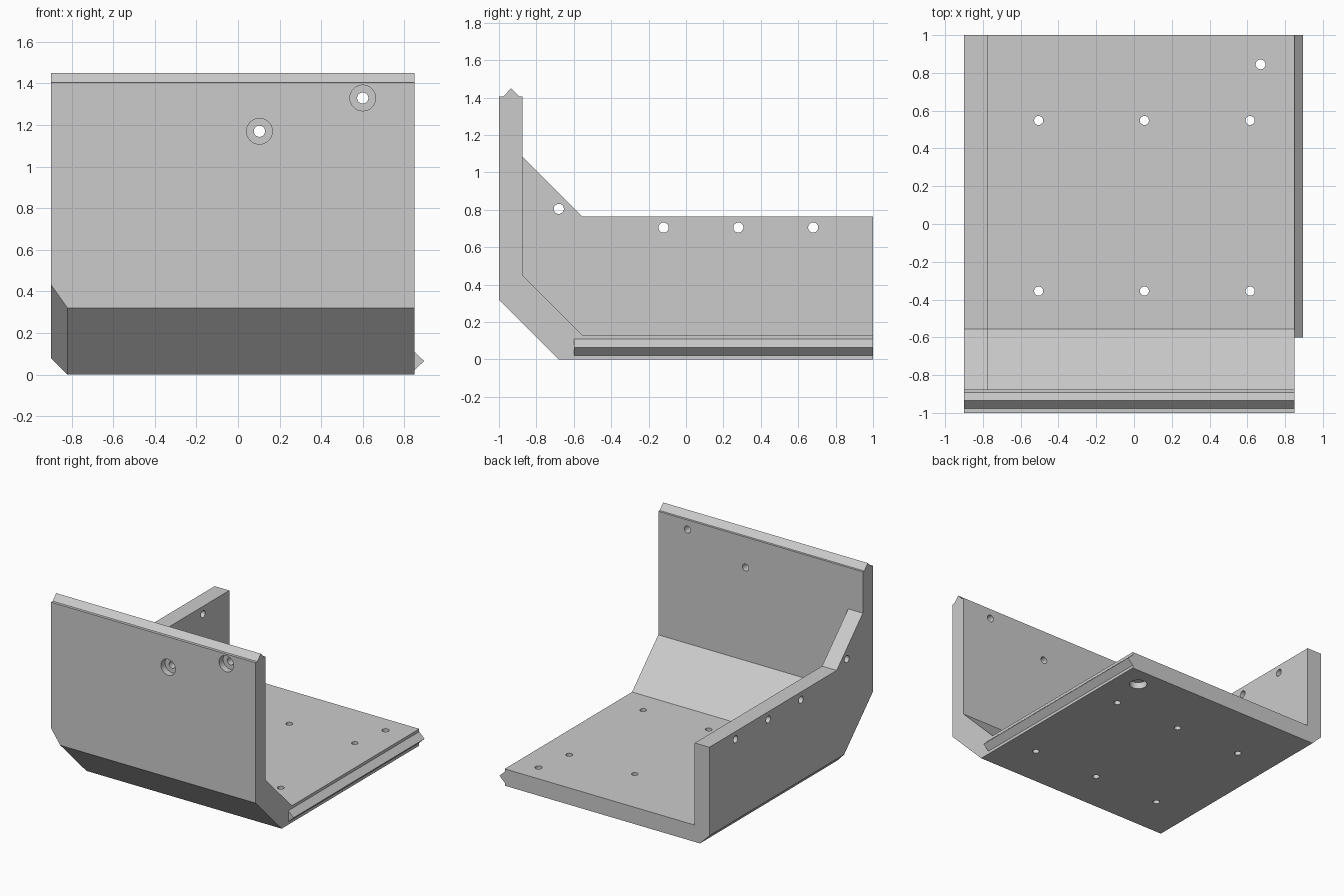
import bpy, bmesh, math
from mathutils import Vector

if "Cube" in bpy.data.objects:
    bpy.data.objects.remove(bpy.data.objects["Cube"])

grey = bpy.data.materials.new("light_grey")
grey.use_nodes = True
grey.diffuse_color = (0.6, 0.6, 0.6, 1)
grey.node_tree.nodes["Principled BSDF"].inputs["Base Color"].default_value = (0.6, 0.6, 0.6, 1)


def prism(name, profile, start, end, place):
    """Extrude a closed 2D profile; place(p, t) gives the 3D point."""
    bm = bmesh.new()
    a = [bm.verts.new(place(p, start)) for p in profile]
    b = [bm.verts.new(place(p, end)) for p in profile]
    bm.faces.new(a)
    bm.faces.new(b[::-1])
    n = len(profile)
    for i in range(n):
        j = (i + 1) % n
        bm.faces.new((a[i], b[i], b[j], a[j]))
    bmesh.ops.recalc_face_normals(bm, faces=bm.faces[:])
    mesh = bpy.data.meshes.new(name)
    bm.to_mesh(mesh)
    bm.free()
    mesh.materials.append(grey)
    obj = bpy.data.objects.new(name, mesh)
    bpy.context.collection.objects.link(obj)
    return obj


def along_x(p, t):
    return (t, p[0], p[1])


def along_y(p, t):
    return (p[0], t, p[1])


def along_z(p, t):
    return (p[0], p[1], t)


def cut(target, cutter):
    cutter.hide_render = True
    mod = target.modifiers.new("cut", 'BOOLEAN')
    mod.object = cutter
    mod.operation = 'DIFFERENCE'
    mod.solver = 'EXACT'
    bpy.context.view_layer.objects.active = target
    bpy.ops.object.modifier_apply(modifier=mod.name)
    bpy.data.objects.remove(cutter)


def drill(target, centre, radius, start, end, place):
    n = 32
    ring = [(centre[0] + radius * math.cos(math.tau * i / n),
             centre[1] + radius * math.sin(math.tau * i / n)) for i in range(n)]
    cut(target, prism("drill", ring, start, end, place))


LEFT, RIGHT, WALL = -0.9, 0.85, -0.775

# Bracket body: side outline, hollowed to leave floor, slope, front and side walls
outline = [(-1, 0.32), (-0.68, 0), (1, 0), (1, 0.765), (-0.555, 0.765),
           (-0.875, 1.085), (-0.875, 1.405), (-1, 1.405)]
body = prism("bracket_body", outline, LEFT, RIGHT, along_x)
hollow = [(-0.875, 0.45), (-0.555, 0.13), (1.2, 0.13), (1.2, 1.6), (-0.875, 1.6)]
cut(body, prism("hollow", hollow, WALL, 1, along_x))

# Chamfers along the lower edge of the side wall, under the floor and the slope
bm = bmesh.new()
bm.from_mesh(body.data)
diag = math.sqrt(0.5)
for point, normal in (((-0.82, 0, 0), (1, 0, 1)),
                      ((-0.82, -0.68, 0), (1, diag, diag))):
    cutgeom = bmesh.ops.bisect_plane(
        bm, geom=bm.verts[:] + bm.edges[:] + bm.faces[:], dist=1e-5,
        plane_co=point, plane_no=Vector(normal).normalized(), clear_inner=True)
    open_edges = [e for e in bm.edges if e.is_boundary]
    bmesh.ops.holes_fill(bm, edges=open_edges, sides=0)
bmesh.ops.recalc_face_normals(bm, faces=bm.faces[:])
bm.to_mesh(body.data)
bm.free()

# Floor holes, one of them counterbored from below
for x in (-0.505, 0.055, 0.615):
    for y in (-0.355, 0.548):
        drill(body, (x, y), 0.024, -0.1, 0.3, along_z)
drill(body, (0.67, 0.845), 0.026, -0.1, 0.3, along_z)
drill(body, (0.67, 0.845), 0.062, -0.1, 0.05, along_z)

# Front wall holes, counterbored from the front
for spot in ((0.103, 1.17), (0.6, 1.33)):
    drill(body, spot, 0.027, -1.1, -0.8, along_y)
    drill(body, spot, 0.062, -1.1, -0.95, along_y)

# Side wall holes
for spot in ((-0.68, 0.805), (-0.12, 0.705), (0.28, 0.705), (0.68, 0.705)):
    drill(body, spot, 0.027, -1, -0.7, along_x)

# V-shaped locating ridges on the front wall top and the floor edge
top_ridge = prism("top_ridge", [(-0.98, 1.403), (-0.89, 1.403), (-0.935, 1.45)],
                  LEFT, RIGHT, along_x)
side_ridge = prism("side_ridge", [(0.848, 0.02), (0.848, 0.11), (0.895, 0.065)],
                   -0.6, 1, along_y)

for obj in (body, top_ridge, side_ridge):
    bpy.ops.object.select_all(action='DESELECT')
    obj.select_set(True)
    bpy.context.view_layer.objects.active = obj
    bpy.ops.object.shade_smooth_by_angle(angle=math.radians(25))
